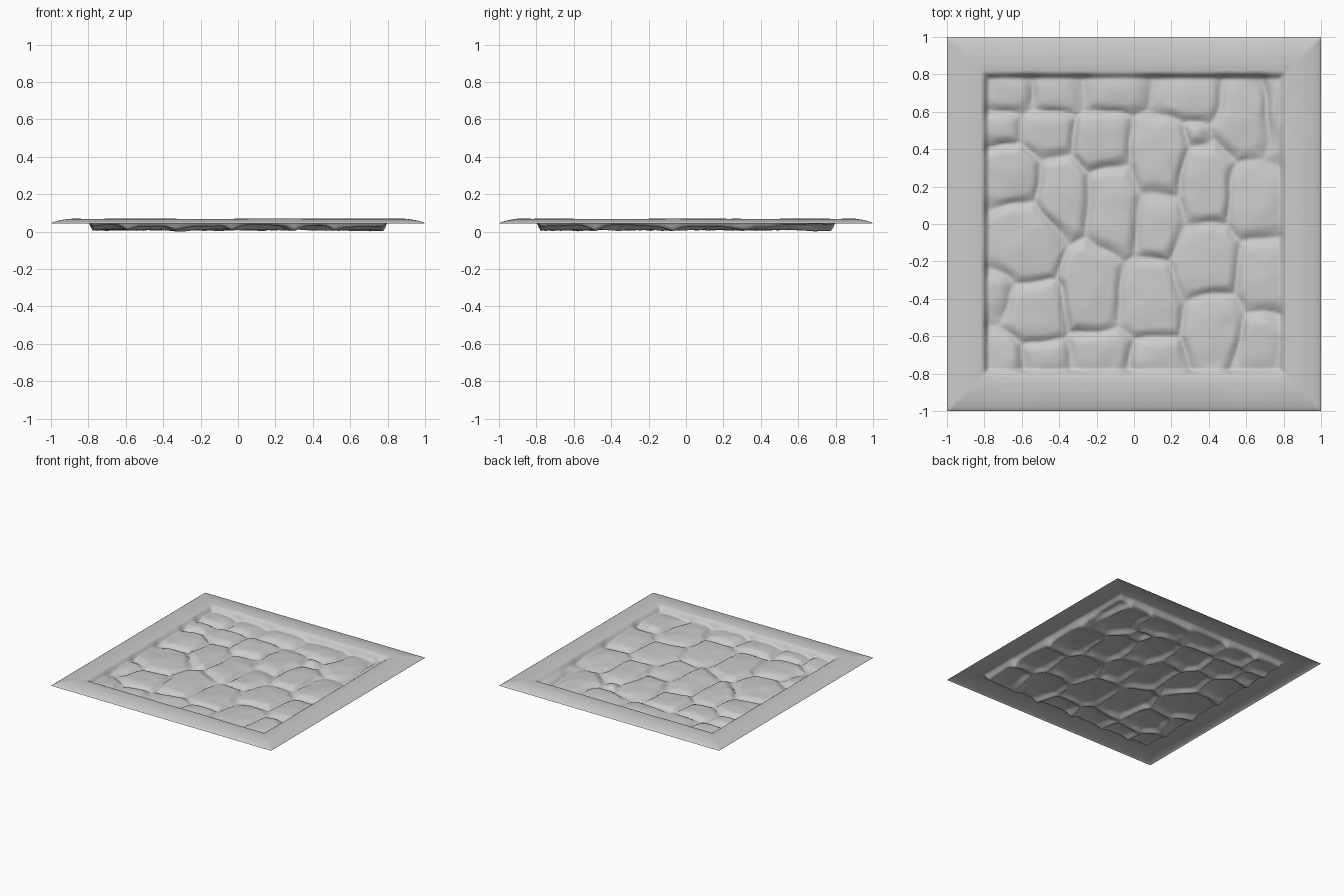
import bpy, bmesh, math, random
from mathutils import noise, Vector

if "Cube" in bpy.data.objects:
    bpy.data.objects.remove(bpy.data.objects["Cube"])
random.seed(4)

# stones: centre x, centre y, half width, half depth
S = [-.66,.70,.12,.10, -.41,.70,.13,.10, -.10,.70,.17,.10, .28,.67,.20,.12,
     .58,.57,.14,.19, .75,.60,.05,.17, -.70,.52,.10,.09, -.46,.48,.14,.12,
     -.17,.45,.15,.15, .13,.38,.14,.22, .33,.48,.06,.07, .39,.21,.13,.21,
     -.65,.26,.13,.17, -.38,.13,.13,.22, -.11,.07,.13,.23, .13,-.02,.12,.18,
     .65,.11,.14,.19, -.58,-.10,.20,.21, -.23,-.34,.16,.23, .09,-.40,.17,.21,
     .37,-.20,.18,.20, .67,-.27,.12,.20, -.72,-.37,.07,.12, -.53,-.47,.17,.16,
     .42,-.55,.15,.18, .66,-.63,.11,.16, -.70,-.68,.09,.12, -.47,-.71,.12,.08,
     -.18,-.68,.16,.11, .12,-.70,.13,.10]
stones = [(*S[i:i+4], random.uniform(-.004, .004), random.uniform(-.04, .04),
           random.uniform(-.04, .04)) for i in range(0, len(S), 4)]
FRAME = [(0, .052), (.012, .060), (.05, .070), (.1, .077), (.15, .078),
         (.19, .074), (.205, .062), (.225, .035)]


def smooth(t):
    t = max(0, min(1, t))
    return t * t * (3 - 2 * t)


def stone_height(x, y):
    # wobble the outlines, then find nearest two stones
    wx = x + .02 * noise.noise(Vector((x * 6, y * 6, 1)))
    wy = y + .02 * noise.noise(Vector((x * 6, y * 6, 9)))
    near = []
    for s in stones:
        d = (abs((wx - s[0]) / s[2]) ** 2.8 + abs((wy - s[1]) / s[3]) ** 2.8) ** (1 / 2.8)
        near.append(((d - 1) * min(s[2], s[3]), d, s))
    near.sort(key=lambda n: n[0])
    gap = near[1][0] - near[0][0]
    d, s = near[0][1], near[0][2]
    rise = math.sqrt(smooth(gap / .085))
    top = .036 + s[4] + .012 * max(0, 1 - d * d) + s[5] * (x - s[0]) + s[6] * (y - s[1])
    low = .016 + .010 * noise.noise(Vector((x * 5, y * 5, 4)))
    top += .004 * noise.noise(Vector((x * 9, y * 9, 2)))
    return max(.001, low + (top - low) * rise)


def frame_height(e):
    for (a, za), (b, zb) in zip(FRAME, FRAME[1:]):
        if e <= b:
            return za + (zb - za) * (e - a) / (b - a)
    return FRAME[-1][1]


def height(x, y):
    e = 1 - max(abs(x), abs(y))
    if e <= .19:
        wave = .003 * noise.noise(Vector((x * 2.5, y * 2.5, 7))) * min(1, e / .1)
        return frame_height(e) + wave
    # inner lip falls into the stones
    k = smooth((e - .19) / .035)
    return .074 * (1 - k) + stone_height(x, y) * k


# floor tile: one open sheet
N = 170
bm = bmesh.new()
bmesh.ops.create_grid(bm, x_segments=N, y_segments=N, size=1)
for v in bm.verts:
    v.co.z = height(v.co.x, v.co.y)
low = min(v.co.z for v in bm.verts)
for v in bm.verts:
    v.co.z -= low
for f in bm.faces:
    f.smooth = True
me = bpy.data.meshes.new("cobbled_floor_tile")
bm.to_mesh(me)
bm.free()
mat = bpy.data.materials.new("stone grey")
mat.diffuse_color = (.6, .6, .6, 1)
mat.use_nodes = True
mat.node_tree.nodes["Principled BSDF"].inputs["Base Color"].default_value = mat.diffuse_color
me.materials.append(mat)
ob = bpy.data.objects.new("cobbled_floor_tile", me)
bpy.context.collection.objects.link(ob)
